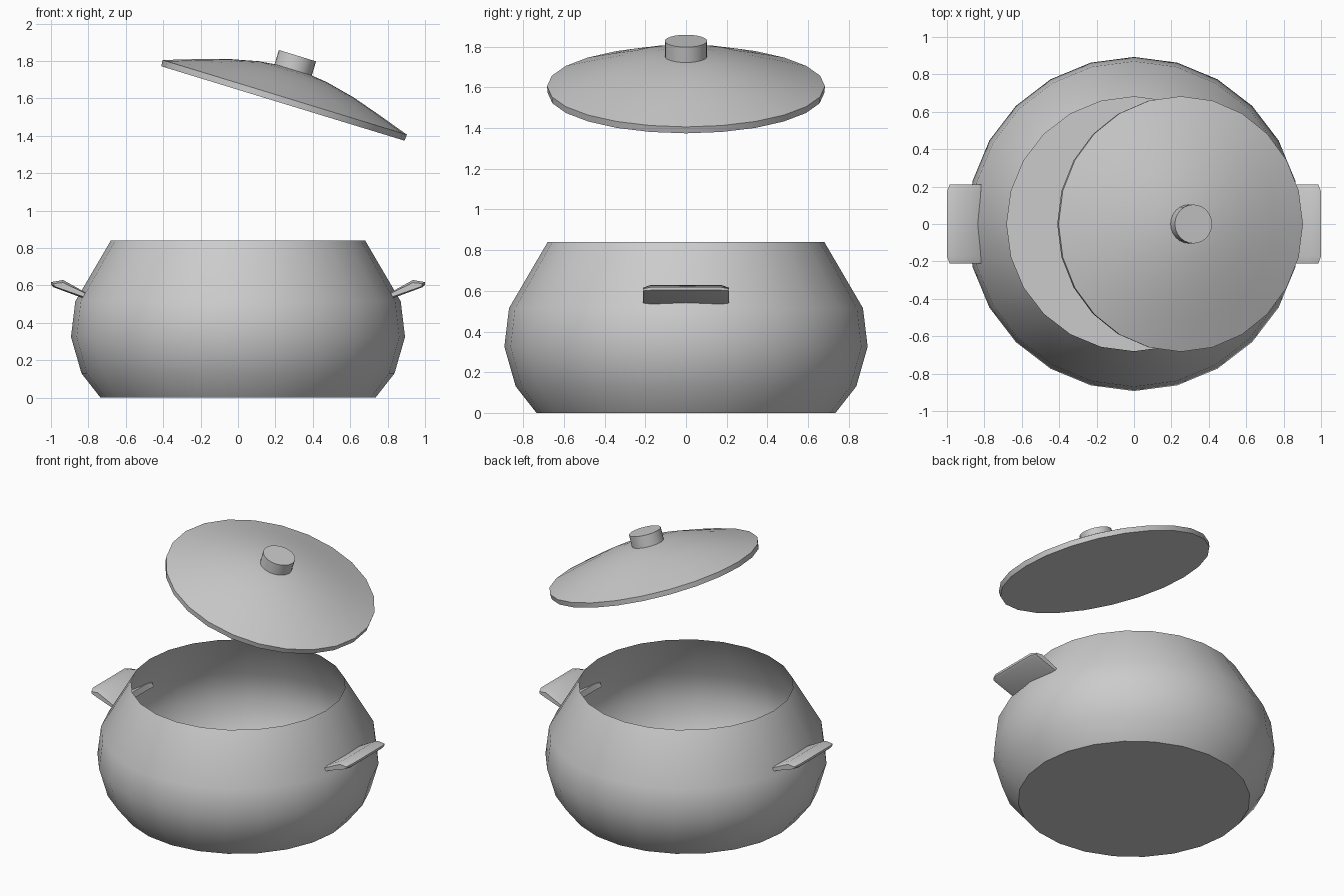
import bpy, bmesh, math
from mathutils import Matrix

if "Cube" in bpy.data.objects:
    bpy.data.objects.remove(bpy.data.objects["Cube"])

SIDES = 24


def finish(name, bm, angle=40):
    bmesh.ops.recalc_face_normals(bm, faces=bm.faces)
    mesh = bpy.data.meshes.new(name)
    bm.to_mesh(mesh)
    bm.free()
    ob = bpy.data.objects.new(name, mesh)
    bpy.context.collection.objects.link(ob)
    bpy.ops.object.select_all(action='DESELECT')
    ob.select_set(True)
    bpy.context.view_layer.objects.active = ob
    bpy.ops.object.shade_smooth_by_angle(angle=math.radians(angle))
    return ob


def bridge(bm, a, b):
    n = len(a)
    for i in range(n):
        j = (i + 1) % n
        bm.faces.new((a[i], a[j], b[j], b[i]))


def lathe(name, profile, cap_top=False, matrix=Matrix()):
    """Spin (radius, height) points around z; the bottom is always capped."""
    bm = bmesh.new()
    rings = []
    for r, z in profile:
        if r == 0:
            rings.append([bm.verts.new((0, 0, z))])
        else:
            rings.append([bm.verts.new((r * math.cos(math.tau * i / SIDES),
                                        r * math.sin(math.tau * i / SIDES), z))
                          for i in range(SIDES)])
    bm.faces.new(rings[0])
    for a, b in zip(rings, rings[1:]):
        if len(b) == 1:
            for i in range(SIDES):
                bm.faces.new((a[i], a[(i + 1) % SIDES], b[0]))
        else:
            bridge(bm, a, b)
    if cap_top:
        bm.faces.new(rings[-1])
    bm.transform(matrix)
    return finish(name, bm)


def handle(name, side):
    """Upturned grip: cross-sections in x/z lofted along y, ends bevelled."""
    full = [(0.81, 0.525), (0.985, 0.59), (1.0, 0.603), (1.0, 0.618),
            (0.935, 0.629), (0.82, 0.565)]
    end = [(0.80, 0.53), (0.975, 0.592), (0.985, 0.6), (0.985, 0.61),
           (0.935, 0.615), (0.81, 0.555)]
    bm = bmesh.new()
    loops = [[bm.verts.new((side * x, y, z)) for x, z in sec]
             for y, sec in ((-0.212, end), (-0.172, full), (0.172, full), (0.212, end))]
    for a, b in zip(loops, loops[1:]):
        bridge(bm, a, b)
    bm.faces.new(loops[0])
    bm.faces.new(loops[-1])
    return finish(name, bm)


# Open thin-walled pot
lathe("pot_body", [(0.735, 0), (0.837, 0.13), (0.893, 0.325), (0.87, 0.515), (0.68, 0.84)])

# Side handles
handle("right_handle", 1)
handle("left_handle", -1)

# Floating tilted lid with its knob
tilt = Matrix.Translation((0.24, 0, 1.573)) @ Matrix.Rotation(math.radians(17), 4, 'Y')
lathe("lid", [(0.68, 0), (0.683, 0.034), (0.51, 0.092), (0.35, 0.142),
              (0.19, 0.178), (0, 0.2)], matrix=tilt)
lathe("lid_knob", [(0.104, 0.18), (0.104, 0.267)], cap_top=True, matrix=tilt)
